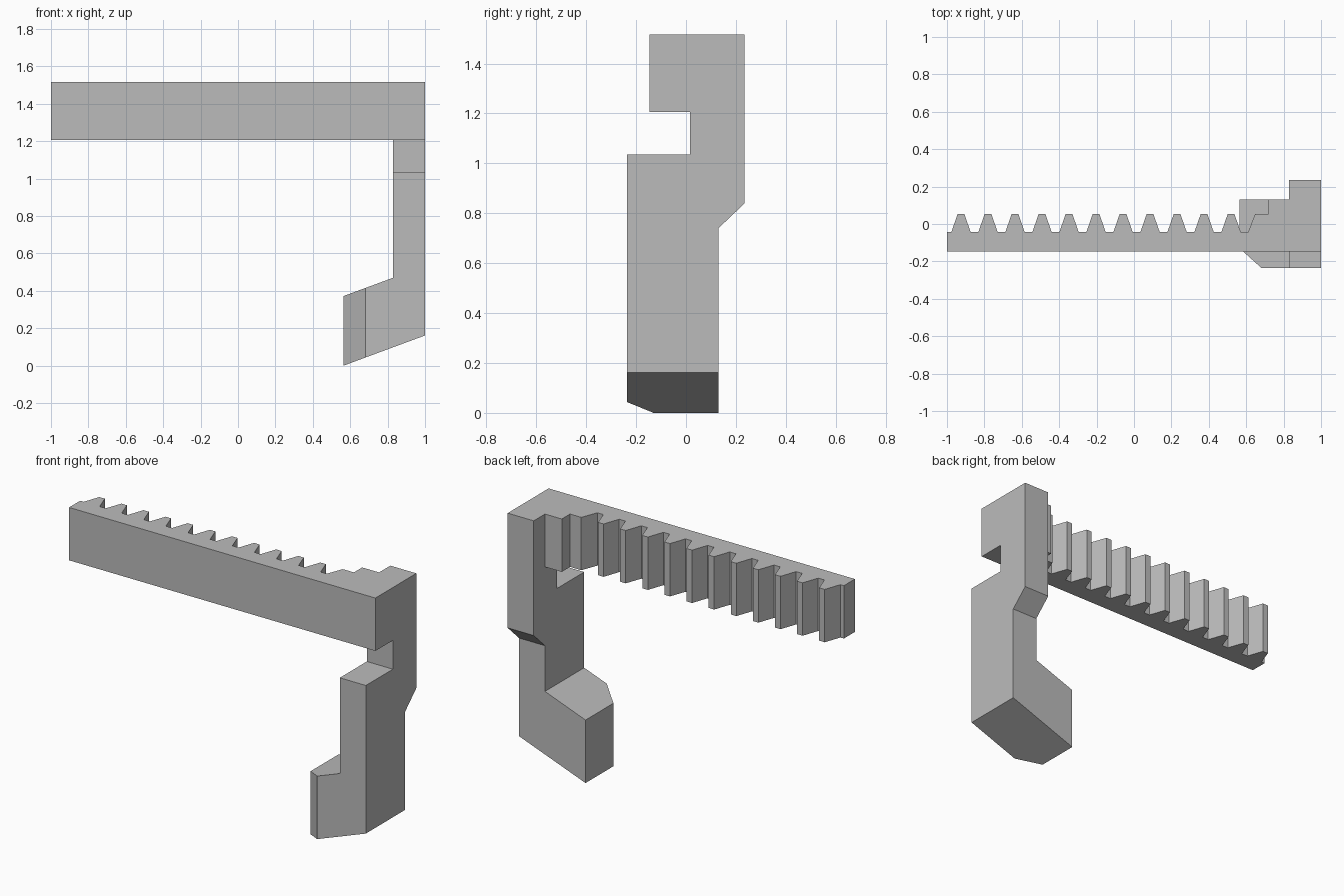
import bpy
import bmesh
from mathutils import Vector

cube = bpy.data.objects.get("Cube")
if cube:
    bpy.data.objects.remove(cube, do_unlink=True)

grey = bpy.data.materials.new("plain grey")
grey.use_nodes = True
colour = (0.5, 0.5, 0.5, 1)
grey.diffuse_color = colour
grey.node_tree.nodes["Principled BSDF"].inputs["Base Color"].default_value = colour


def prism(name, outline, along):
    """Extrude a closed flat outline along a vector."""
    bm = bmesh.new()
    face = bm.faces.new([bm.verts.new(p) for p in outline])
    top = bmesh.ops.extrude_face_region(bm, geom=[face])["geom"]
    bmesh.ops.translate(bm, vec=Vector(along),
                        verts=[g for g in top if isinstance(g, bmesh.types.BMVert)])
    bmesh.ops.recalc_face_normals(bm, faces=bm.faces)
    mesh = bpy.data.meshes.new(name)
    bm.to_mesh(mesh)
    bm.free()
    mesh.materials.append(grey)
    obj = bpy.data.objects.new(name, mesh)
    bpy.context.collection.objects.link(obj)
    return obj


# Toothed rack, stepping out to the head of the leg
BOTTOM, TOP = 1.205, 1.517
ROOT, TIP, PITCH = -0.044, 0.053, 0.1444
rack_outline = [(1, -0.147), (-1, -0.147), (-1, ROOT)]
for i in range(11):
    x = -0.925 + i * PITCH
    rack_outline += [(x - 0.052, ROOT), (x - 0.018, TIP), (x + 0.018, TIP), (x + 0.052, ROOT)]
rack_outline += [(0.61, ROOT), (0.647, TIP), (0.72, TIP), (0.72, 0.13),
                 (0.83, 0.13), (0.83, 0.235), (1, 0.235)]
rack = prism("toothed_rack", [(x, y, BOTTOM) for x, y in rack_outline], (0, 0, TOP - BOTTOM))

# Leg with a front notch, a sloped back step and a slanted underside
SLOPE = 0.37
leg_outline = [(0.016, BOTTOM), (0.016, 1.035), (-0.236, 1.035), (-0.236, 0.098),
               (0.13, 0.098), (0.13, 0.74), (0.235, 0.84), (0.235, BOTTOM)]
leg = prism("leg", [(0.83, y, z) for y, z in leg_outline], (0.17, 0, 0))
for v in leg.data.vertices:
    if v.co.z < 0.2:
        v.co.z = SLOPE * (v.co.x - 0.565)

# Slanted hook with a bevelled front corner
hook_outline = [(0.565, 0.13), (0.565, -0.13), (0.682, -0.236), (0.83, -0.236), (0.83, 0.13)]
hook = prism("hook", [(x, y, SLOPE * (x - 0.565)) for x, y in hook_outline], (0, 0, 0.372))

# Fuse the leg and the hook into the rack
for part in (leg, hook):
    part.hide_render = True
    part.hide_set(True)
    union = rack.modifiers.new("join " + part.name, 'BOOLEAN')
    union.operation = 'UNION'
    union.solver = 'EXACT'
    union.object = part
